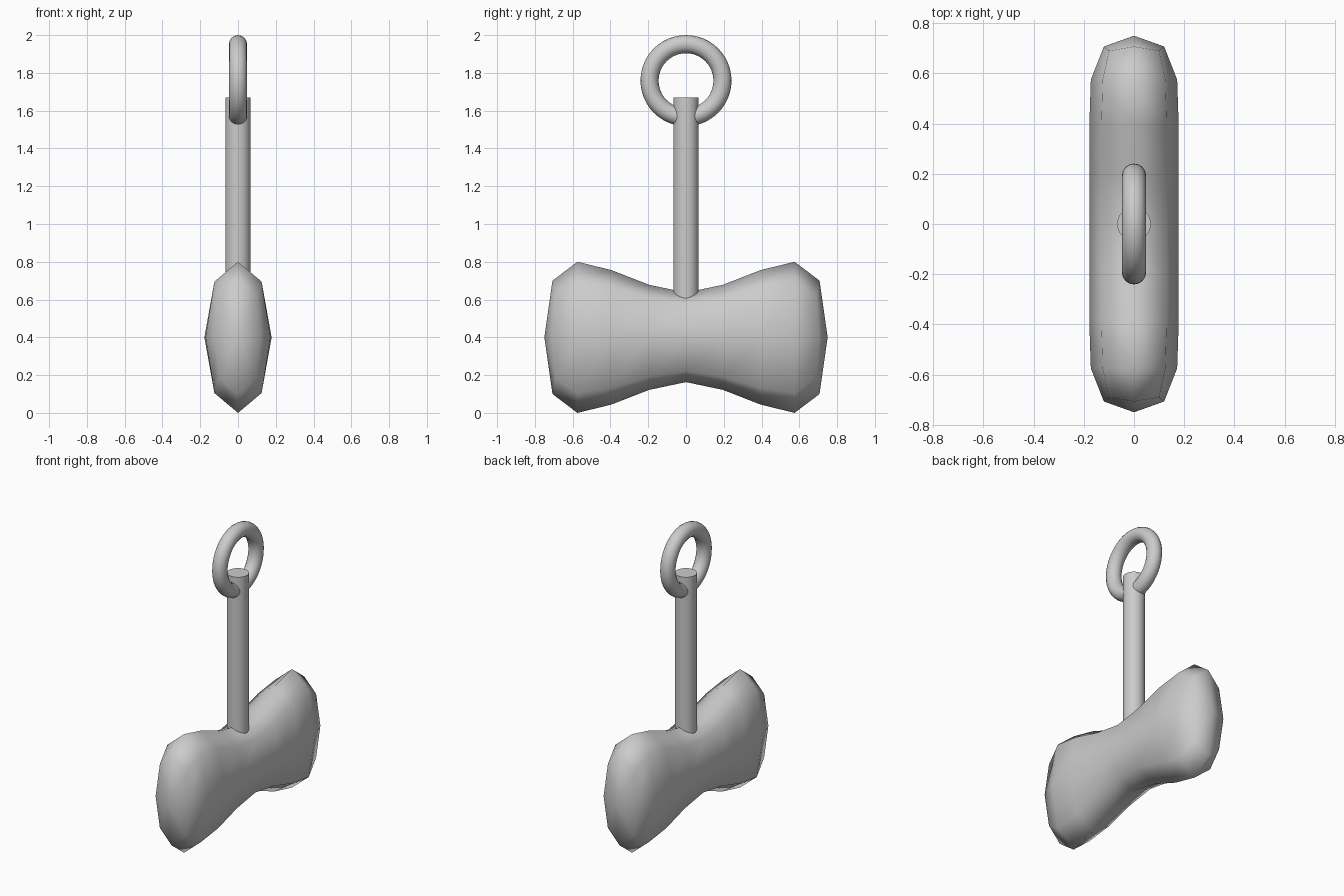
import bpy, bmesh
from math import pi

if "Cube" in bpy.data.objects:
    bpy.data.objects.remove(bpy.data.objects["Cube"])


def smooth(obj):
    for p in obj.data.polygons:
        p.use_smooth = True


# Waisted head: eight-sided sections lofted along y
# (y, corner y, half width, corner x, half height, corner z)
half = [(0.0, 0.0, 0.178, 0.13, 0.237, 0.178),
        (0.195, 0.195, 0.178, 0.13, 0.278, 0.209),
        (0.395, 0.395, 0.178, 0.13, 0.356, 0.267),
        (0.575, 0.575, 0.172, 0.125, 0.40, 0.295),
        (0.707, 0.69, 0.12, 0.10, 0.30, 0.215)]
sections = [(s, r) for s, r in [(-1, r) for r in half[:0:-1]] + [(1, r) for r in half]]

bm = bmesh.new()
rings = []
for s, (y, cy, w, cx, h, cz) in sections:
    pts = [(w, y, 0), (cx, cy, cz), (0, y, h), (-cx, cy, cz),
           (-w, y, 0), (-cx, cy, -cz), (0, y, -h), (cx, cy, -cz)]
    rings.append([bm.verts.new((px, s * py, 0.40 + pz)) for px, py, pz in pts])
for a, b in zip(rings, rings[1:]):
    for i in range(8):
        j = (i + 1) % 8
        bm.faces.new((a[i], a[j], b[j], b[i]))
# Domed end caps, four quads each
for ring, y in ((rings[0], -0.75), (rings[-1], 0.75)):
    c = bm.verts.new((0, y, 0.40))
    for i in range(0, 8, 2):
        bm.faces.new((c, ring[i], ring[i + 1], ring[(i + 2) % 8]))
bmesh.ops.recalc_face_normals(bm, faces=bm.faces)
mesh = bpy.data.meshes.new("head")
bm.to_mesh(mesh)
bm.free()
head = bpy.data.objects.new("head", mesh)
bpy.context.collection.objects.link(head)
smooth(head)

# Upright handle
bottom, top = 0.50, 1.67
bpy.ops.mesh.primitive_cylinder_add(vertices=32, radius=0.067, depth=top - bottom,
                                    location=(0, 0, (top + bottom) / 2))
bpy.context.object.name = "handle"
bpy.ops.object.shade_smooth_by_angle()

# Hanging ring through the handle top
bpy.ops.mesh.primitive_torus_add(major_segments=48, minor_segments=16,
                                 major_radius=0.193, minor_radius=0.048,
                                 location=(0, 0, 1.759), rotation=(0, pi / 2, 0))
ring_obj = bpy.context.object
ring_obj.name = "hanging_ring"
smooth(ring_obj)
